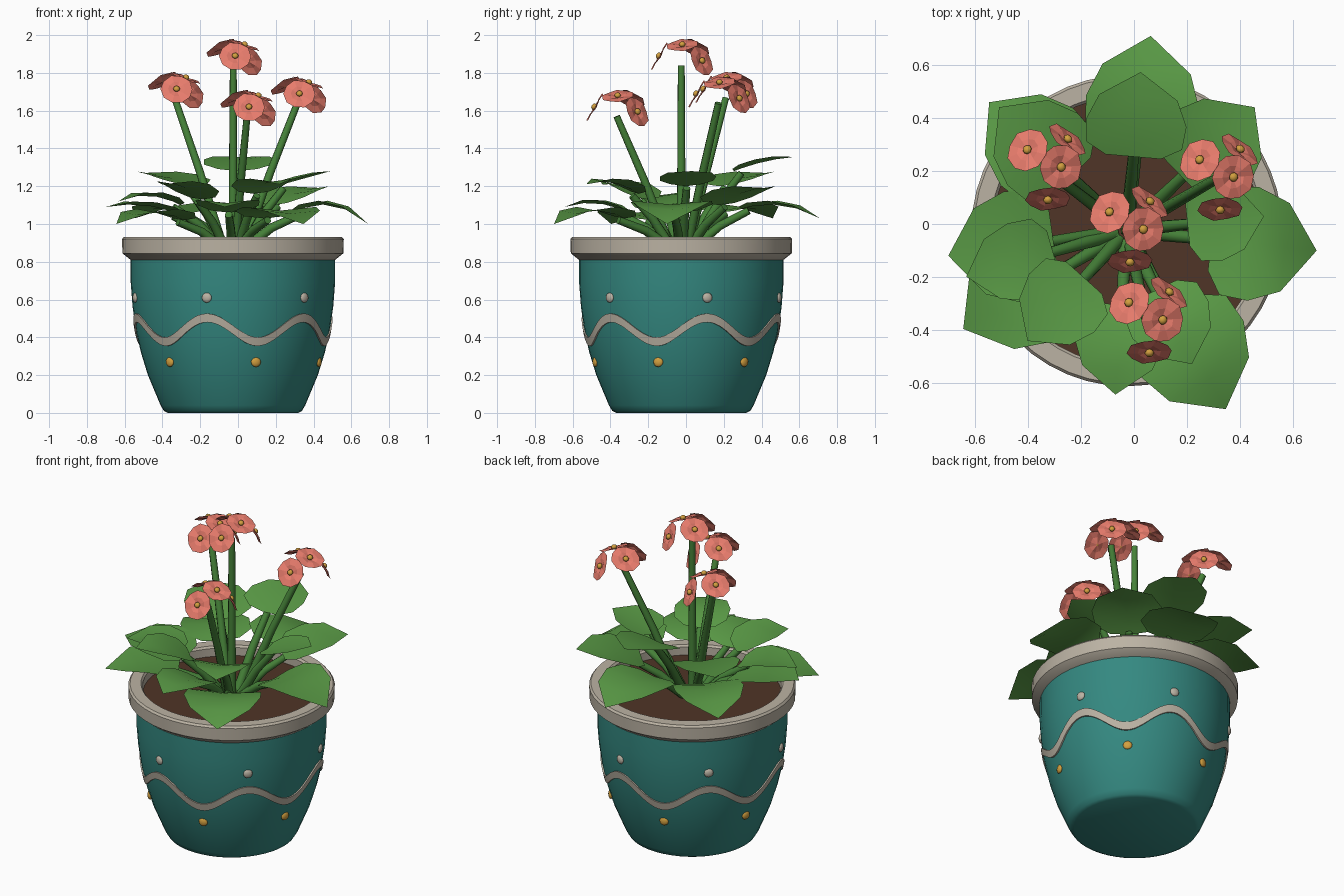
import bpy, math
from mathutils import Vector

if "Cube" in bpy.data.objects:
    bpy.data.objects.remove(bpy.data.objects["Cube"])

CX, CY = -0.027, -0.025          # pot axis


def mat(name, col):
    m = bpy.data.materials.new(name)
    m.diffuse_color = (*col, 1)
    m.use_nodes = True
    m.node_tree.nodes["Principled BSDF"].inputs["Base Color"].default_value = m.diffuse_color
    return m


TEAL = mat("teal_glaze", (0.035, 0.25, 0.22))
CREAM = mat("cream_glaze", (0.5, 0.45, 0.37))
GOLD = mat("gold", (0.65, 0.35, 0.05))
SOIL = mat("soil", (0.08, 0.035, 0.02))
LEAF = mat("leaf_green", (0.1, 0.32, 0.06))
STEM = mat("stem_green", (0.06, 0.22, 0.04))
PETAL = mat("petal_coral", (0.8, 0.2, 0.15))


def make(name, verts, faces, m, smooth=None):
    me = bpy.data.meshes.new(name)
    me.from_pydata([tuple(v) for v in verts], [], faces)
    me.materials.append(m)
    ob = bpy.data.objects.new(name, me)
    bpy.context.collection.objects.link(ob)
    if smooth:
        bpy.ops.object.select_all(action='DESELECT')
        ob.select_set(True)
        bpy.context.view_layer.objects.active = ob
        bpy.ops.object.shade_smooth_by_angle(angle=math.radians(smooth))
    return ob


def lathe(name, prof, m, n=48, closed=False):
    verts, faces = [], []
    for r, z in prof:
        for i in range(n):
            a = 2 * math.pi * i / n
            verts.append((CX + r * math.cos(a), CY + r * math.sin(a), z))
    k = len(prof)
    for j in range(k if closed else k - 1):
        p, q = j * n, (j + 1) % k * n
        for i in range(n):
            i2 = (i + 1) % n
            faces.append((p + i, p + i2, q + i2, q + i))
    if not closed:
        faces.append(tuple(reversed(range(n))))
        faces.append(tuple((k - 1) * n + i for i in range(n)))
    return make(name, verts, faces, m, 35)


def tube(name, pts, r0, r1, m, n=8):
    pts = [Vector(p) for p in pts]
    verts, faces = [], []
    for j, p in enumerate(pts):
        d = (pts[min(j + 1, len(pts) - 1)] - pts[max(j - 1, 0)]).normalized()
        u = d.cross(Vector((0.31, 0.95, 0.05))).normalized()
        v = d.cross(u)
        r = r0 + (r1 - r0) * j / (len(pts) - 1)
        verts += [p + r * (math.cos(2 * math.pi * i / n) * u + math.sin(2 * math.pi * i / n) * v)
                  for i in range(n)]
    for j in range(len(pts) - 1):
        for i in range(n):
            i2 = (i + 1) % n
            faces.append((j * n + i, j * n + i2, j * n + n + i2, j * n + n + i))
    faces.append(tuple(reversed(range(n))))
    faces.append(tuple((len(pts) - 1) * n + i for i in range(n)))
    return make(name, verts, faces, m, 50)


def ball(name, loc, r, m, normal, flat=0.6, seg=12):
    bpy.ops.mesh.primitive_uv_sphere_add(segments=seg, ring_count=seg // 2, radius=r, location=loc)
    ob = bpy.context.object
    ob.name = name
    ob.scale = (1, 1, flat)
    ob.rotation_euler = Vector(normal).to_track_quat('Z', 'Y').to_euler()
    ob.data.materials.append(m)
    bpy.ops.object.shade_smooth()
    return ob


# Pot body, rim and soil
BODY = [(0.345, 0), (0.365, 0.01), (0.383, 0.04), (0.45, 0.2), (0.487, 0.32), (0.512, 0.43),
        (0.531, 0.56), (0.541, 0.69), (0.541, 0.83)]
lathe("pot_body", BODY, TEAL)
lathe("pot_rim", [(0.505, 0.8), (0.535, 0.805), (0.585, 0.845), (0.587, 0.92), (0.577, 0.932),
                  (0.515, 0.932), (0.505, 0.92)], CREAM, closed=True)
lathe("soil", [(0.51, 0.83), (0.51, 0.87)], SOIL)


def radius_at(z):
    for (r0, z0), (r1, z1) in zip(BODY, BODY[1:]):
        if z <= z1:
            return r0 + (r1 - r0) * (z - z0) / (z1 - z0)
    return BODY[-1][0]


# Wavy band: six waves around the pot
N, H = 144, 0.023
verts, faces = [], []
for i in range(N):
    a = 2 * math.pi * i / N
    zc = 0.44 + 0.063 * math.cos(6 * (a - math.radians(15)))
    for dz, off in ((-H, -0.006), (-H, 0.008), (H, 0.008), (H, -0.006)):
        r = radius_at(zc + dz) + off
        verts.append((CX + r * math.cos(a), CY + r * math.sin(a), zc + dz))
    b, c = i * 4, (i + 1) % N * 4
    faces += [(b + k, c + k, c + (k + 1) % 4, b + (k + 1) % 4) for k in range(4)]
make("wave_band", verts, faces, CREAM, 35)

# Dots above the crests and below the troughs
for k in range(6):
    for nm, deg, z, m in (("cream_dot", 15, 0.61, CREAM), ("gold_dot", 45, 0.27, GOLD)):
        a = math.radians(deg + 60 * k)
        d = Vector((math.cos(a), math.sin(a), 0))
        ball(f"{nm}_{k}", Vector((CX, CY, z)) + d * radius_at(z), 0.027, m, d, 0.5)


# Leaves: azimuth, base radius, tip radius, half width, z at base, middle, tip
LEAVES = [
    (83, .32, .74, .215, 1.08, 1.10, 1.03), (85, .28, .60, .19, 1.28, 1.33, 1.355),
    (137, .30, .71, .20, 1.06, 1.09, 1.03), (136, .29, .67, .19, 1.20, 1.25, 1.27),
    (188, .28, .68, .21, 1.05, 1.10, 1.09), (196, .29, .63, .15, 1.10, 1.15, 1.12),
    (211, .30, .72, .21, 1.02, 1.06, 1.00), (228, .24, .56, .165, 1.13, 1.20, 1.21),
    (266, .28, .62, .17, 1.06, 1.11, 1.09), (299, .34, .77, .22, 1.03, 1.07, 1.00),
    (296, .25, .56, .16, 1.16, 1.22, 1.21), (354, .32, .72, .215, 1.06, 1.10, 1.00),
    (6, .23, .52, .15, 1.20, 1.24, 1.28), (44, .29, .67, .20, 1.10, 1.17, 1.19)]
ROWS = [(0.0, 0.55), (0.13, 0.95), (0.4, 1.0), (0.7, 0.78), (1.0, 0.0)]
for k, (az, r0, r1, w, zb, zm, zt) in enumerate(LEAVES):
    a = math.radians(az)
    d, s = Vector((math.cos(a), math.sin(a), 0)), Vector((-math.sin(a), math.cos(a), 0))
    o = Vector((CX, CY, 0))
    up = Vector((0, 0, 1))
    verts = []
    for t, f in ROWS:
        z = zb * (1 - t) * (1 - 2 * t) + 4 * zm * t * (1 - t) + zt * t * (2 * t - 1)
        p = o + d * (r0 + (r1 - r0) * t) + up * z
        if f == 0:
            verts.append(p)
        else:
            verts += [p + s * w * f + up * 0.02 * f, p, p - s * w * f + up * 0.02 * f]
    faces = []
    for j in range(3):
        b = j * 3
        faces += [(b, b + 1, b + 4, b + 3), (b + 1, b + 2, b + 5, b + 4)]
    faces += [(9, 10, 12), (10, 11, 12)]
    make(f"leaf_{k}", verts, faces, LEAF, 60)
    # leaf stalk
    p0 = o + d * 0.05 + up * 0.86
    p2 = o + d * (r0 + 0.04) + up * (zb - 0.01)
    p1 = (p0 + p2) / 2 + up * 0.025
    tube(f"leaf_stalk_{k}", [p0, p1, p2], 0.028, 0.02, STEM)

# Flower heads: four identical clusters of four blossoms on tall stems
HEADS = [(-0.025, -0.025, 1.84), (-0.335, 0.21, 1.665), (0.315, 0.172, 1.64), (0.048, -0.367, 1.57)]
BLOSSOMS = [((-0.067, 0.07, 0.095), (-0.45, 0.33, 0.83)), ((0.06, 0.005, 0.11), (0.35, -0.1, 0.93)),
            ((0.085, 0.11, 0.025), (0.58, 0.72, 0.38)), ((0.01, -0.118, 0.05), (0.03, -0.86, 0.5))]


def blossom(name, c, n):
    q = Vector(n).to_track_quat('Z', 'Y')
    verts = [c + q @ Vector((0, 0, -0.012))]
    for r, z in ((0.045, 0.002), (0.086, 0)):
        for i in range(10):
            a = math.pi * i / 5
            rr, zz = (r, z) if i % 2 else (r * 0.98, z - 0.006)
            verts.append(c + q @ Vector((rr * math.cos(a), rr * math.sin(a), zz)))
    faces = []
    for i in range(10):
        j = (i + 1) % 10
        faces += [(0, 1 + i, 1 + j), (1 + i, 11 + i, 11 + j, 1 + j)]
    make(name, verts, faces, PETAL)
    ball(name + "_centre", c + q @ Vector((0, 0, 0.002)), 0.018, GOLD, n, 0.8, 8)


for k, h in enumerate(HEADS):
    h = Vector(h)
    base = Vector((CX + 0.15 * (h.x - CX), CY + 0.15 * (h.y - CY), 0.86))
    mid = (base + h) / 2 + Vector((0, 0, 0.02))
    tube(f"flower_stem_{k}", [base, mid, h], 0.025, 0.019, STEM)
    for i, (off, n) in enumerate(BLOSSOMS):
        blossom(f"blossom_{k}_{i}", h + Vector(off), n)
